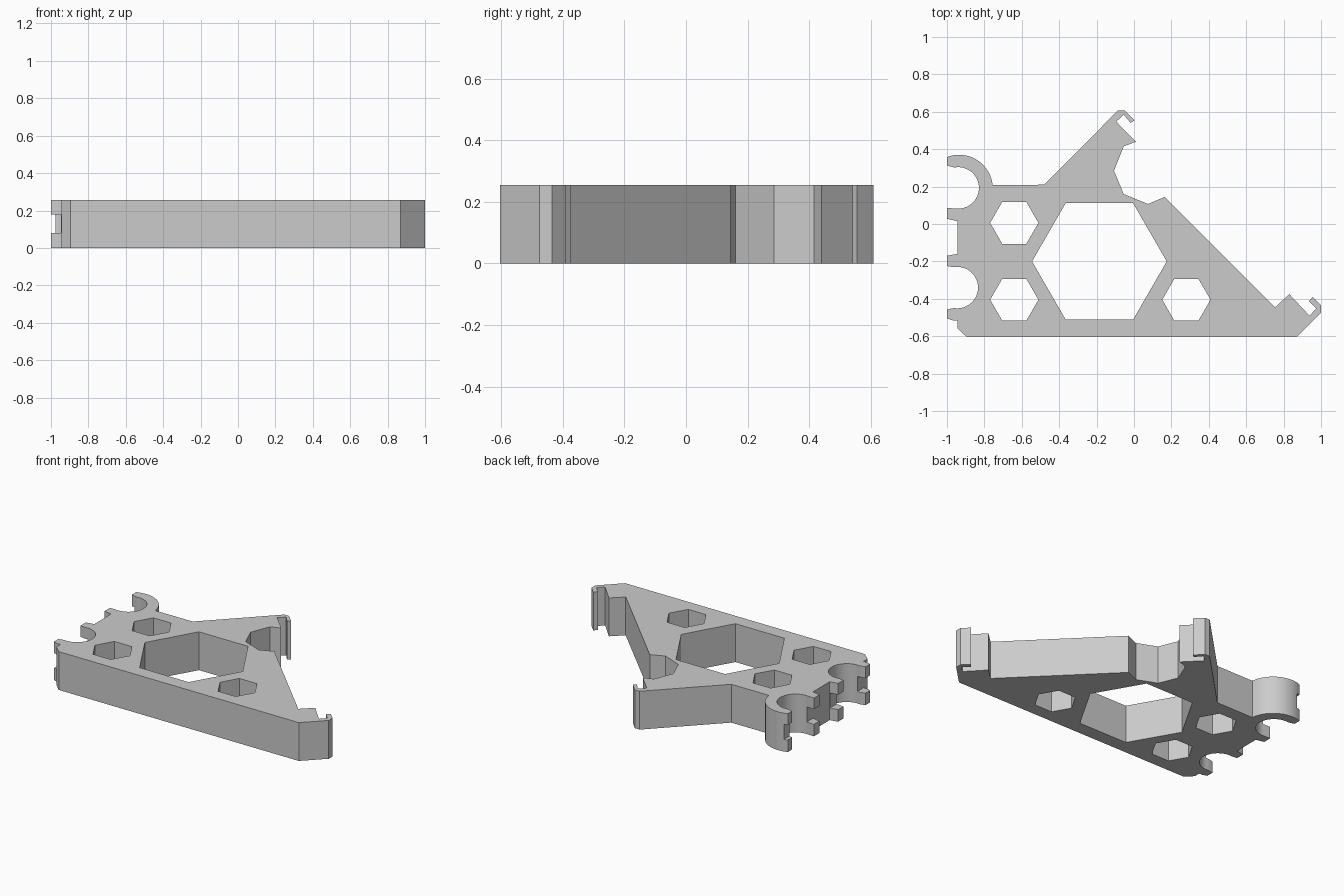
import bpy, bmesh
from math import cos, sin, radians

cube = bpy.data.objects.get("Cube")
if cube:
    bpy.data.objects.remove(cube, do_unlink=True)

HEIGHT = 0.255

grey = bpy.data.materials.new("plain grey")
grey.use_nodes = True
COLOR = (0.6, 0.6, 0.6, 1)
grey.diffuse_color = COLOR
grey.node_tree.nodes["Principled BSDF"].inputs["Base Color"].default_value = COLOR


def arc(cx, cy, r, start, end, steps=24):
    """Points along a circular arc, angles in degrees."""
    angles = [radians(start + (end - start) * i / steps) for i in range(steps + 1)]
    return [(cx + r * cos(a), cy + r * sin(a)) for a in angles]


def prism(name, points, z0, z1):
    """Extrude a flat outline between two heights."""
    bm = bmesh.new()
    face = bm.faces.new([bm.verts.new((x, y, z0)) for x, y in points])
    top = bmesh.ops.extrude_face_region(bm, geom=[face])["geom"]
    verts = [v for v in top if isinstance(v, bmesh.types.BMVert)]
    bmesh.ops.translate(bm, vec=(0, 0, z1 - z0), verts=verts)
    bmesh.ops.recalc_face_normals(bm, faces=bm.faces)
    mesh = bpy.data.meshes.new(name)
    bm.to_mesh(mesh)
    bm.free()
    mesh.materials.append(grey)
    obj = bpy.data.objects.new(name, mesh)
    bpy.context.collection.objects.link(obj)
    return obj


# Outline sections, counter-clockwise from the front left corner
base_edge = [(-0.895, -0.604), (0.87, -0.604)]
right_hook = [(1, -0.475), (1, -0.435), (0.955, -0.39), (0.935, -0.413),
              (0.975, -0.452), (0.938, -0.49), (0.83, -0.375), (0.755, -0.445)]
inner_notch = [(0.165, 0.145), (0.075, 0.107), (-0.055, 0.16),
               (-0.107, 0.285), (-0.055, 0.415), (0.01, 0.44)]
back_hook = [(-0.095, 0.547), (-0.055, 0.585), (-0.018, 0.54), (0.003, 0.555),
             (-0.05, 0.608), (-0.085, 0.608)]
back_edge = [(-0.48, 0.21)]
back_clip = (arc(-0.935, 0.19, 0.18, 6, 111) + [(-1, 0.312)]
             + arc(-0.94, 0.193, 0.111, 100, -100) + [(-1, 0.085), (-1, 0.028), (-0.945, 0.015)])
front_clip = ([(-0.945, -0.16), (-1, -0.17), (-1, -0.225)]
              + arc(-0.945, -0.34, 0.111, 100, -100)
              + [(-1, -0.458), (-1, -0.505), (-0.97, -0.515), (-0.945, -0.515), (-0.945, -0.557)])

body = prism("bracket_body", base_edge + right_hook + inner_notch + back_hook
             + back_edge + back_clip + front_clip, 0, HEIGHT)


def cut(points, name, z0=-0.1, z1=HEIGHT + 0.1):
    cutter = prism(name, points, z0, z1)
    cutter.hide_render = True
    cutter.hide_viewport = True
    mod = body.modifiers.new(name, 'BOOLEAN')
    mod.operation = 'DIFFERENCE'
    mod.solver = 'EXACT'
    mod.object = cutter
    return cutter


cutters = []
# Hexagonal openings
for x, y, r in [(-0.185, -0.2, 0.36), (-0.64, 0.006, 0.129),
                (-0.64, -0.405, 0.129), (0.28, -0.405, 0.129)]:
    cutters.append(cut(arc(x, y, r, 0, 300, 5), "hexagon_cutter"))

# Slots across the clip tips
for depth, y0, y1 in [(-0.975, 0.25, 0.45), (-0.946, -0.6, 0.15)]:
    cutters.append(cut([(-1.1, y0), (depth, y0), (depth, y1), (-1.1, y1)],
                       "tip_slot_cutter", 0.08, 0.18))

# Apply the cuts and drop the helpers
bpy.context.view_layer.objects.active = body
body.select_set(True)
for mod in list(body.modifiers):
    bpy.ops.object.modifier_apply(modifier=mod.name)
for c in cutters:
    bpy.data.objects.remove(c, do_unlink=True)
bpy.ops.object.shade_smooth_by_angle(angle=radians(25))
